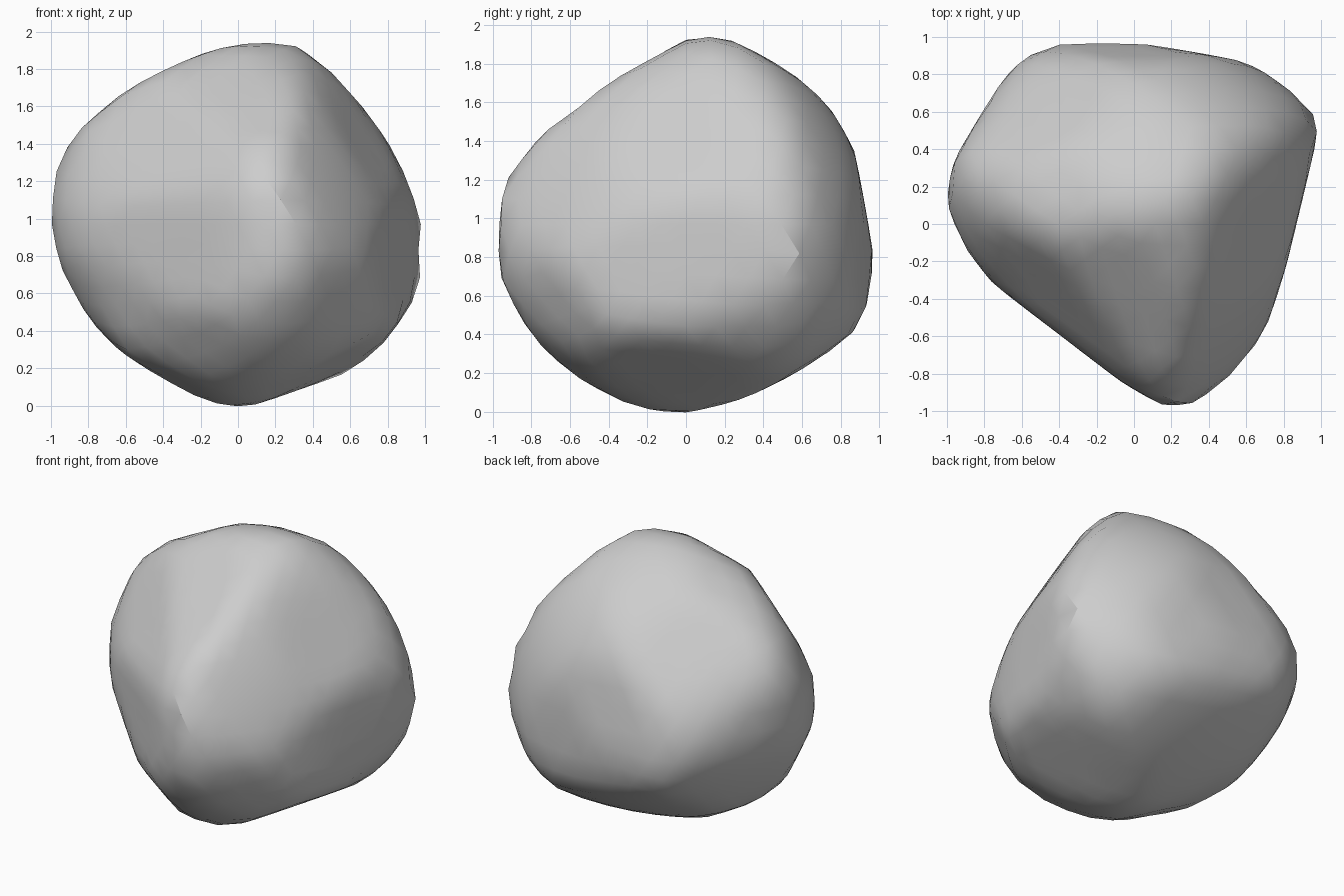
import bpy
import bmesh
import math
from mathutils import Vector

default_cube = bpy.data.objects.get("Cube")
if default_cube:
    bpy.data.objects.remove(default_cube, do_unlink=True)

CENTRE_HEIGHT = 0.97
OVERSIZE = 1.012         # allowance for the wear on the ridges
cut_planes = []          # each is (outward normal, distance from the rock's centre)
cut_spheres = []         # each is (sphere centre, sphere radius)


def cut_outline(right, up, outline):
    """Trim the rock with a straight-sided prism, outline in hundredths of a unit."""
    points = [Vector(point) * OVERSIZE / 100 for point in outline]
    for start, end in zip(points, points[1:] + points[:1]):
        edge = end - start
        flat_normal = Vector((edge.y, -edge.x)).normalized()
        distance = flat_normal.dot(start)
        if distance < 0:
            flat_normal, distance = -flat_normal, -distance
        cut_planes.append((right * flat_normal.x + up * flat_normal.y, distance))


def cut_dome(normal, height, radius):
    """Trim one side of the rock to a shallow dome."""
    cut_spheres.append((Vector(normal).normalized() * (height - radius), radius))


def tilted_axes(side, depth, tilt):
    """Right and up axes of a profile turned about z and leaned over."""
    turn, lean = math.radians(35), math.radians(25) * tilt
    toward = Vector((side * math.sin(turn), depth * math.cos(turn), 0))
    right = Vector((-toward.y, toward.x, 0))
    up = Vector((0, 0, math.cos(lean))) - toward * math.sin(lean)
    return right, up


def surface_distance(ray):
    """Distance from the rock's centre to the nearest cut along a ray."""
    flats = [distance / normal.dot(ray) for normal, distance in cut_planes
             if normal.dot(ray) > 0.01]
    domes = [ray.dot(centre) + math.sqrt(
        ray.dot(centre) ** 2 + radius ** 2 - centre.length_squared)
        for centre, radius in cut_spheres]
    return min(flats + domes)


X_AXIS, Y_AXIS, Z_AXIS = Vector((1, 0, 0)), Vector((0, 1, 0)), Vector((0, 0, 1))

# Upright profile across the width
cut_outline(X_AXIS, Z_AXIS, [
    (-100, 8), (-96, 31), (-85, 50), (-69, 65), (-43, 80), (-15, 92), (12, 97),
    (37, 94), (55, 78), (89, 38), (99, 10), (100, -20), (92, -42), (73, -68),
    (57, -79), (4, -97), (-17, -94), (-44, -79), (-67, -64), (-82, -49),
    (-95, -20)])

# Upright profile along the depth
cut_outline(Y_AXIS, Z_AXIS, [
    (-97, 0), (-93, 22), (-78, 41), (-62, 58), (-16, 88), (5, 97), (26, 94),
    (50, 81), (73, 61), (86, 38), (96, -17), (92, -44), (84, -59), (50, -81),
    (16, -95), (-9, -97), (-40, -90), (-63, -73), (-79, -57), (-95, -28)])

# Plan
cut_outline(X_AXIS, Y_AXIS, [
    (-100, 12), (-95, 34), (-69, 77), (-54, 93), (-27, 97), (0, 96), (63, 85),
    (81, 80), (97, 67), (100, 40), (80, -23), (73, -52), (64, -67), (48, -83),
    (30, -96), (15, -96), (-7, -83), (-75, -31), (-89, -13)])

# Leaning profiles that shape the slanted sides
cut_outline(*tilted_axes(1, -1, 1), [
    (-80, 31), (-63, 69), (-43, 82), (0, 93), (25, 91), (58, 80), (82, 63),
    (111, 25), (117, -4), (111, -29), (97, -52), (79, -68), (4, -94),
    (-19, -96), (-36, -88), (-62, -57), (-80, -5)])
cut_outline(*tilted_axes(-1, 1, 1), [
    (-117, -4), (-111, 22), (-99, 40), (-43, 86), (-26, 91), (1, 86), (40, 64),
    (70, 18), (80, -4), (80, -31), (62, -67), (43, -81), (2, -94), (-25, -91),
    (-81, -75), (-100, -52)])
cut_outline(*tilted_axes(1, 1, -1), [
    (-91, -24), (-90, 3), (-31, 92), (-14, 101), (26, 91), (50, 75), (89, 35),
    (101, 13), (100, -14), (82, -51), (64, -70), (42, -82), (-7, -94),
    (-29, -92), (-53, -82), (-74, -65)])

# Broad domes: right side, upper back, underside, lower left
cut_dome((0.79, -0.41, 0.455), 0.79, 2.3)
cut_dome((0.05, 0.85, 0.52), 0.96, 1.35)
cut_dome((-0.21, 0.44, -0.87), 0.91, 2.5)
cut_dome((-0.75, 0.23, -0.62), 0.94, 1.8)

# Rock body: push every vertex of a sphere out to the nearest cut
bm = bmesh.new()
bmesh.ops.create_icosphere(bm, subdivisions=4, radius=1)
bm.verts.ensure_lookup_table()
directions = [vert.co.normalized() for vert in bm.verts]
reach = [surface_distance(ray) for ray in directions]

# Wear the ridges down slightly
for vert in bm.verts:
    around = [reach[edge.other_vert(vert).index] for edge in vert.link_edges]
    worn = 0.75 * reach[vert.index] + 0.25 * sum(around) / len(around)
    vert.co = directions[vert.index] * worn + Z_AXIS * CENTRE_HEIGHT

mesh = bpy.data.meshes.new("rock")
bm.to_mesh(mesh)
bm.free()
rock = bpy.data.objects.new("rock", mesh)
bpy.context.collection.objects.link(rock)

# Plain stone colour
stone = bpy.data.materials.new("grey_stone")
stone.use_nodes = True
stone_colour = (0.61, 0.61, 0.61, 1)
stone.diffuse_color = stone_colour
for node in stone.node_tree.nodes:
    if node.type == "BSDF_PRINCIPLED":
        node.inputs["Base Color"].default_value = stone_colour
mesh.materials.append(stone)

# Smooth faces with crisp ridges
bpy.ops.object.select_all(action="DESELECT")
rock.select_set(True)
bpy.context.view_layer.objects.active = rock
bpy.ops.object.shade_smooth_by_angle(angle=math.radians(30))
